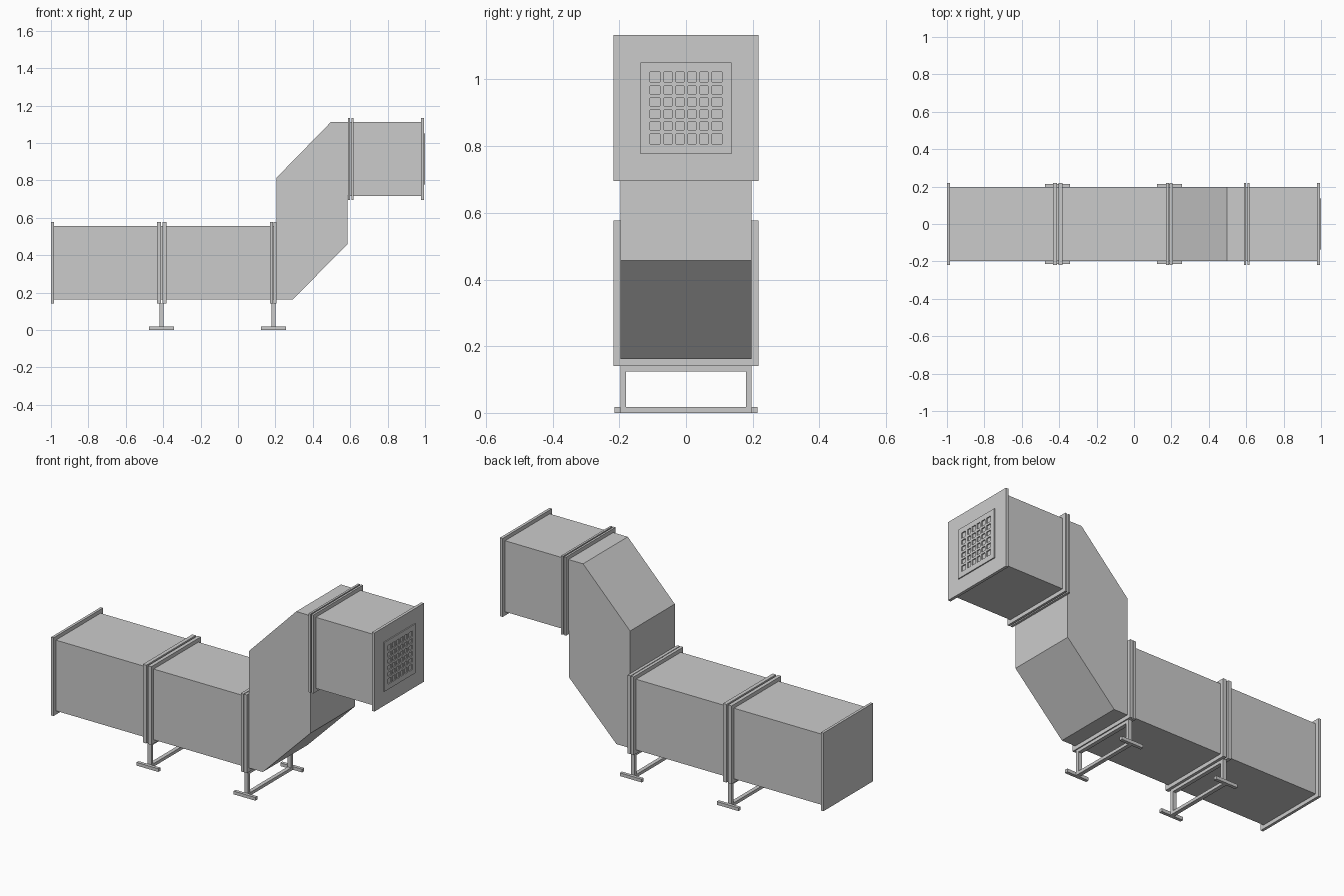
import bpy, bmesh

if "Cube" in bpy.data.objects:
    bpy.data.objects.remove(bpy.data.objects["Cube"])

LOW, HIGH = (0.162, 0.556), (0.716, 1.112)   # duct z ranges
W = 0.197                                    # duct half width
LIP = 0.021                                  # flange overhang


def add_mesh(name, bm):
    bmesh.ops.recalc_face_normals(bm, faces=bm.faces)
    me = bpy.data.meshes.new(name)
    bm.to_mesh(me)
    bm.free()
    ob = bpy.data.objects.new(name, me)
    bpy.context.collection.objects.link(ob)
    return ob


def add_box(bm, x, y, z):
    vs = bmesh.ops.create_cube(bm, size=1)["verts"]
    for v in vs:
        for i, (a, b) in enumerate((x, y, z)):
            v.co[i] = (a + b) / 2 + v.co[i] * (b - a)


def boxes(name, *specs):
    bm = bmesh.new()
    for s in specs:
        add_box(bm, *s)
    return add_mesh(name, bm)


def prism(name, profile, half):
    """Extrude an x-z profile across y."""
    bm = bmesh.new()
    f = bm.faces.new([bm.verts.new((x, -half, z)) for x, z in profile])
    r = bmesh.ops.extrude_face_region(bm, geom=[f])
    for v in r["geom"]:
        if isinstance(v, bmesh.types.BMVert):
            v.co.y = half
    return add_mesh(name, bm)


def flange(name, x, zr):
    """Rectangular collar around the duct."""
    z0, z1 = zr
    o = W + LIP
    boxes(name,
          (x, (-o, o), (z1, z1 + LIP)), (x, (-o, o), (z0 - LIP, z0)),
          (x, (-o, -W), (z0, z1)), (x, (W, o), (z0, z1)))


# Straight ducts
boxes("inlet_duct", ((-0.99, -0.408), (-W, W), LOW))
boxes("middle_duct", ((-0.408, 0.189), (-W, W), LOW))
boxes("outlet_duct", ((0.602, 0.985), (-W, W), HIGH))

# Offset elbow joining the lower and upper runs
prism("offset_elbow", [(0.189, LOW[0]), (0.291, LOW[0]), (0.585, 0.457),
                       (0.585, HIGH[0]), (0.602, HIGH[0]), (0.602, HIGH[1]),
                       (0.497, HIGH[1]), (0.207, 0.815), (0.207, LOW[1]),
                       (0.189, LOW[1])], W)

# Paired joint flanges
for i, (a, b, c, d, zr) in enumerate([
        (-0.434, -0.413, -0.403, -0.382, LOW),
        (0.170, 0.1865, 0.1905, 0.207, LOW),
        (0.587, 0.599, 0.606, 0.618, HIGH)]):
    flange(f"joint_{i}_flange_left", (a, b), zr)
    flange(f"joint_{i}_flange_right", (c, d), zr)

# Closed end plates
o = W + LIP
boxes("inlet_end_plate", ((-1.0, -0.985), (-o, o), (LOW[0] - LIP, LOW[1] + LIP)))
boxes("outlet_end_plate", ((0.978, 0.994), (-o, o), (HIGH[0] - LIP, HIGH[1] + LIP)))

# Outlet grille: square border with crossing bars
G, H, N, bar = 0.137, 0.108, 6, 0.012
zc = sum(HIGH) / 2
gx = (0.993, 1.0)
parts = [(gx, (-G, G), (zc + H, zc + G)), (gx, (-G, G), (zc - G, zc - H)),
         (gx, (-G, -H), (zc - H, zc + H)), (gx, (H, G), (zc - H, zc + H))]
for k in range(1, N):
    p = -H + 2 * H * k / N
    parts.append((gx, (p - bar / 2, p + bar / 2), (zc - H, zc + H)))
    parts.append((gx, (-H, H), (zc + p - bar / 2, zc + p + bar / 2)))
boxes("outlet_grille", *parts)

# Floor stands under the two lower joints
for i, xc in enumerate((-0.408, 0.190)):
    t = 0.017
    tube = (xc - 0.011, xc + 0.011)
    zt = LOW[0] - LIP
    specs = [(tube, (-W, W), (zt - t, zt)), (tube, (-W + t, W - t), (0, t))]
    for s in (-1, 1):
        leg = sorted((s * W, s * (W - t)))
        foot = sorted((s * W, s * (W + t + 0.001)))
        specs += [(tube, leg, (0, zt - t)),
                  ((xc - 0.067, xc + 0.067), foot, (0, 0.018))]
    boxes(f"floor_stand_{i}", *specs)
